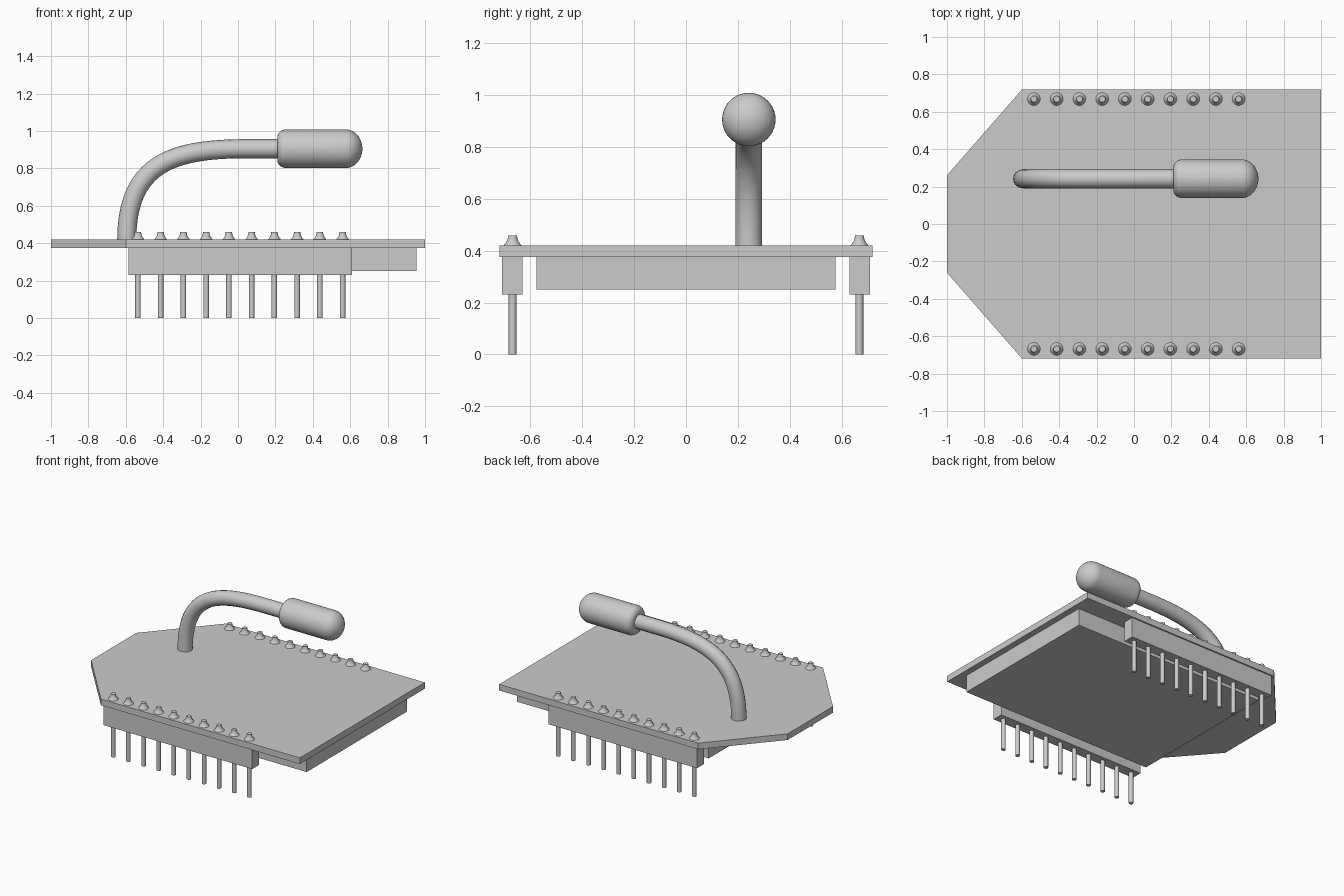
import bpy, bmesh, math
from mathutils import Matrix, Vector

if "Cube" in bpy.data.objects:
    bpy.data.objects.remove(bpy.data.objects["Cube"], do_unlink=True)

# One plain grey for the whole model
GREY = (0.6, 0.6, 0.6, 1.0)
grey = bpy.data.materials.new("plain_grey")
grey.diffuse_color = GREY
grey.use_nodes = True
grey.node_tree.nodes["Principled BSDF"].inputs["Base Color"].default_value = GREY


def finish(name, bm, smooth=False):
    bmesh.ops.recalc_face_normals(bm, faces=bm.faces)
    mesh = bpy.data.meshes.new(name)
    bm.to_mesh(mesh)
    bm.free()
    obj = bpy.data.objects.new(name, mesh)
    bpy.context.collection.objects.link(obj)
    mesh.materials.append(grey)
    if smooth:
        smooth_sharp(obj)
    return obj


def smooth_sharp(obj):
    bpy.ops.object.select_all(action='DESELECT')
    obj.select_set(True)
    bpy.context.view_layer.objects.active = obj
    bpy.ops.object.shade_smooth_by_angle(angle=math.radians(35))


def prism(name, outline, z0, z1):
    """Extrude an xy outline from z0 to z1."""
    bm = bmesh.new()
    face = bm.faces.new([bm.verts.new((x, y, z0)) for x, y in outline])
    top = bmesh.ops.extrude_face_region(bm, geom=[face])
    bmesh.ops.translate(bm, vec=(0, 0, z1 - z0),
                        verts=[v for v in top["geom"] if isinstance(v, bmesh.types.BMVert)])
    return finish(name, bm)


def box(name, x0, x1, y0, y1, z0, z1):
    return prism(name, [(x0, y0), (x1, y0), (x1, y1), (x0, y1)], z0, z1)


def lathe(name, profile, matrix, sides):
    """Turn a (radius, height) profile about local z and cap its ends."""
    bm = bmesh.new()
    rings = [[bm.verts.new((r * math.cos(2 * math.pi * i / sides),
                            r * math.sin(2 * math.pi * i / sides), h))
              for i in range(sides)] for r, h in profile]
    for a, b in zip(rings, rings[1:]):
        for i in range(sides):
            j = (i + 1) % sides
            bm.faces.new((a[i], a[j], b[j], b[i]))
    bm.faces.new(rings[0])
    bm.faces.new(rings[-1])
    bm.transform(matrix)
    return finish(name, bm, True)


# Board with a tapered end, and the flat module below it
BOARD_Z0, BOARD_Z1 = 0.375, 0.42
prism("board", [(-1, -0.26), (-0.6, -0.718), (1, -0.718),
                (1, 0.718), (-0.6, 0.718), (-1, 0.26)], BOARD_Z0, BOARD_Z1)
box("under_module", -0.585, 0.955, -0.575, 0.575, 0.25, BOARD_Z0)

# Two pin headers, each with ten pins and solder joints on top
PIN_Y, PIN_STEP, PIN_R = 0.668, 0.1216, 0.015
for side, word in ((-1, "front"), (1, "back")):
    y0, y1 = sorted((side * 0.63, side * 0.708))
    box(word + "_header", -0.585, 0.61, y0, y1, 0.23, BOARD_Z0)
    for i in range(10):
        place = Matrix.Translation((-0.535 + i * PIN_STEP, side * PIN_Y, 0))
        lathe(f"{word}_pin_{i + 1}", [(PIN_R, 0), (PIN_R, 0.45)], place, 20)
        lathe(f"{word}_solder_{i + 1}",
              [(0.036, BOARD_Z1 - 0.002), (0.032, 0.423), (0.024, 0.433),
               (0.019, 0.444), (0.017, 0.459)], place, 20)

# Bent stem, swept along a curve
ARM_Y, ARM_Z = 0.242, 0.905
curve = bpy.data.curves.new("stem", 'CURVE')
curve.dimensions = '3D'
curve.bevel_depth = 0.051
curve.bevel_resolution = 6
curve.resolution_u = 24
curve.use_fill_caps = True
spline = curve.splines.new('BEZIER')
spline.bezier_points.add(2)
path = [((-0.595, 0.40), (-0.595, 0.30), (-0.60, 0.83)),
        ((0.05, ARM_Z), (-0.35, ARM_Z), (0.10, ARM_Z)),
        ((0.24, ARM_Z), (0.18, ARM_Z), (0.30, ARM_Z))]
for point, (co, left, right) in zip(spline.bezier_points, path):
    point.handle_left_type = point.handle_right_type = 'FREE'
    point.co, point.handle_left, point.handle_right = (
        Vector((x, ARM_Y, z)) for x, z in (co, left, right))
stem = bpy.data.objects.new("stem", curve)
bpy.context.collection.objects.link(stem)
curve.materials.append(grey)
bpy.ops.object.select_all(action='DESELECT')
stem.select_set(True)
bpy.context.view_layer.objects.active = stem
bpy.ops.object.convert(target='MESH')
smooth_sharp(bpy.context.view_layer.objects.active)

# Capsule at the stem's end: small fillet at the rear, domed tip
R, FILLET, DOME = 0.103, 0.045, 0.088
X0, X1 = 0.21, 0.665
quarter = [math.pi / 2 * i / 10 for i in range(11)]
profile = [(R - FILLET + FILLET * math.sin(a), X0 + FILLET * (1 - math.cos(a))) for a in quarter]
profile += [(max(R * math.cos(a), 0.002), X1 - DOME + DOME * math.sin(a)) for a in quarter]
lathe("capsule_head", profile,
      Matrix.Translation((0, ARM_Y, ARM_Z)) @ Matrix.Rotation(math.pi / 2, 4, 'Y'), 40)
